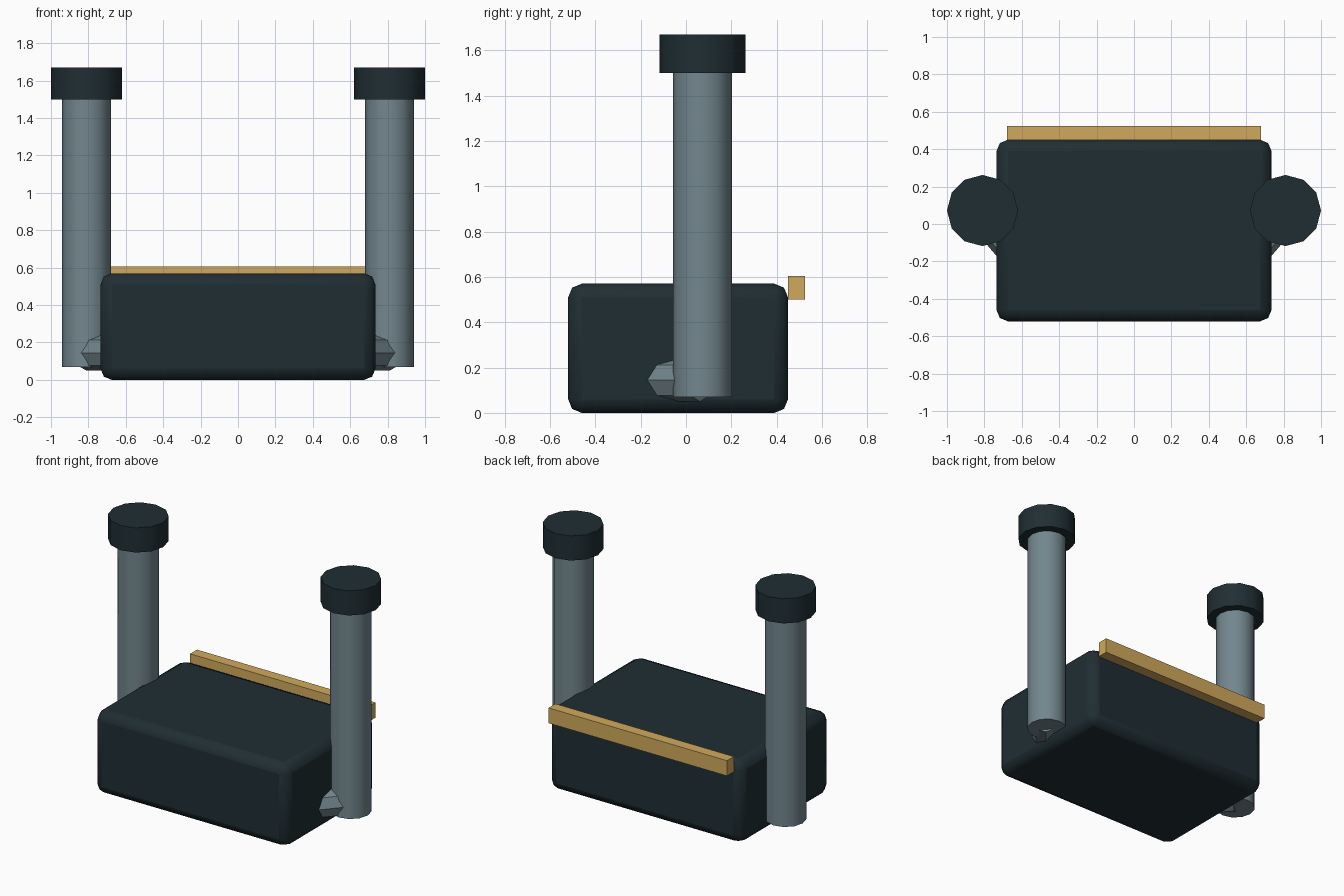
import bpy, math
from mathutils import Vector

if "Cube" in bpy.data.objects:
    bpy.data.objects.remove(bpy.data.objects["Cube"])


def material(name, rgb):
    m = bpy.data.materials.new(name)
    m.diffuse_color = (*rgb, 1)
    m.use_nodes = True
    m.node_tree.nodes["Principled BSDF"].inputs["Base Color"].default_value = m.diffuse_color
    return m


DARK = material("dark_slate", (0.014, 0.027, 0.033))
STEEL = material("steel", (0.17, 0.24, 0.27))
BRASS = material("brass", (0.64, 0.40, 0.11))


def finish(ob, name, mat):
    ob.name = name
    ob.data.materials.append(mat)
    bpy.ops.object.shade_smooth_by_angle(angle=math.radians(35))
    return ob


def box(name, lo, hi, mat, bevel=0):
    lo, hi = Vector(lo), Vector(hi)
    bpy.ops.mesh.primitive_cube_add(size=1, location=(lo + hi) / 2)
    ob = bpy.context.object
    ob.scale = hi - lo
    bpy.ops.object.transform_apply(location=False, rotation=False, scale=True)
    if bevel:
        mod = ob.modifiers.new("bevel", 'BEVEL')
        mod.width, mod.segments = bevel, 2
    return finish(ob, name, mat)


def rod(name, start, end, radius, sides, mat):
    start, end = Vector(start), Vector(end)
    axis = end - start
    bpy.ops.mesh.primitive_cylinder_add(vertices=sides, radius=radius, depth=axis.length,
                                        location=(start + end) / 2)
    ob = bpy.context.object
    ob.rotation_euler = axis.to_track_quat('Z', 'Y').to_euler()
    return finish(ob, name, mat)


# Main housing and the trim bar along its back top edge
box("housing", (-0.735, -0.52, 0), (0.735, 0.45, 0.57), DARK, 0.06)
box("back_trim", (-0.68, 0.45, 0.5), (0.68, 0.525, 0.605), BRASS)

# Upright stacks with caps, fed by slanted pipes from the housing
for side, s in (("left", -1), ("right", 1)):
    x, y = s * 0.81, 0.072
    rod(side + "_stack", (x, y, 0.07), (x, y, 1.5), 0.13, 12, STEEL)
    rod(side + "_stack_cap", (x, y, 1.5), (x, y, 1.67), 0.19, 12, DARK)
    rod(side + "_feed_pipe", (s * 0.55, -0.24, 0.145), (x, y - 0.01, 0.145), 0.095, 8, STEEL)
